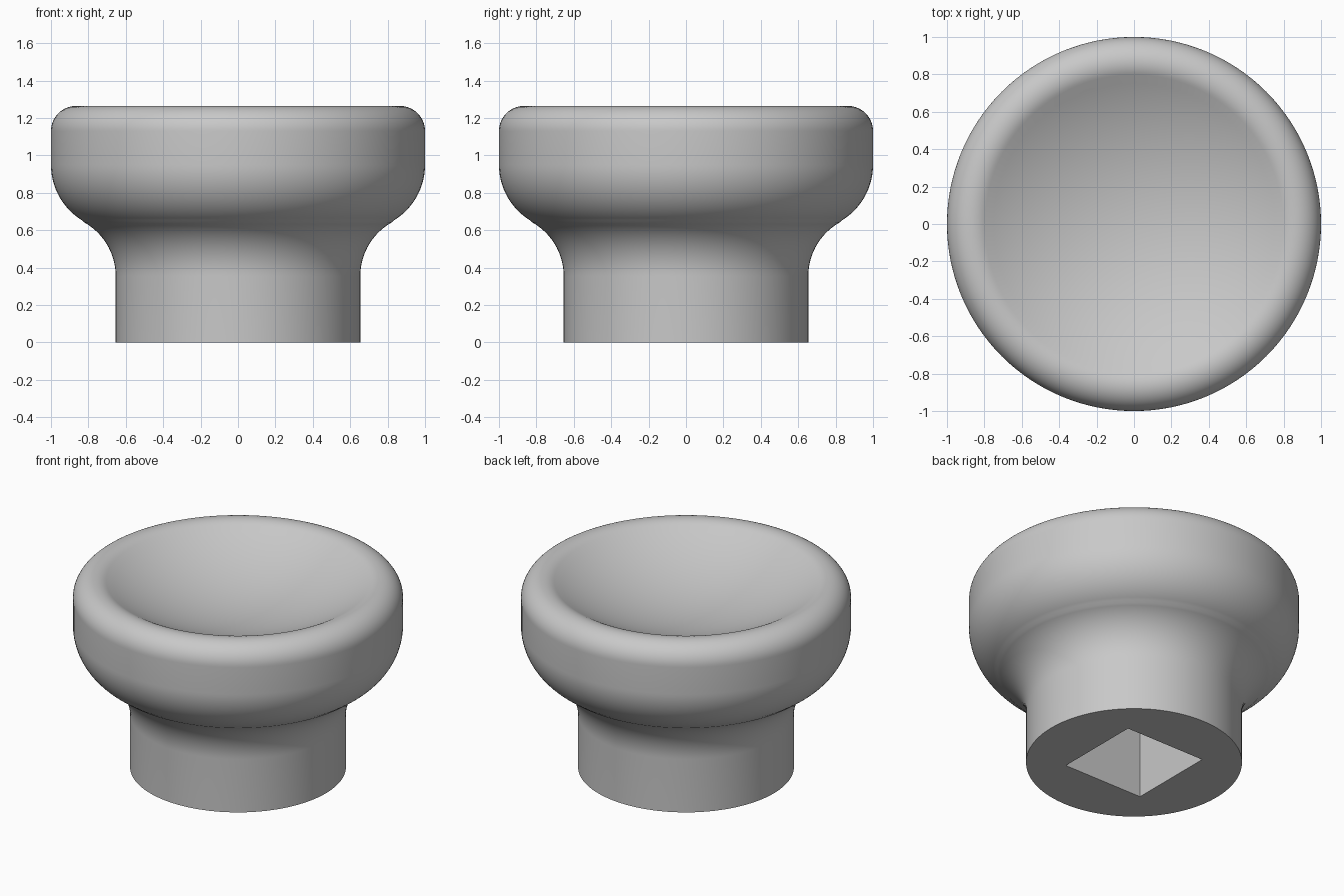
import bpy
import bmesh
from math import sin, cos, radians, pi

cube = bpy.data.objects.get("Cube")
if cube:
    bpy.data.objects.remove(cube, do_unlink=True)

SEGMENTS = 128
STEM_R = 0.654
HEIGHT = 1.265
RIM_R = 0.135       # rounded lip
BOWL_ANGLE = 30     # slope of the dish where it meets the lip
SOCKET = 0.586      # side of the square socket
SOCKET_DEPTH = 0.6


def arc(cx, cz, r, start, end, steps):
    """Points (radius, height) along an arc, angles in degrees."""
    return [(cx + r * cos(radians(start + (end - start) * i / steps)),
             cz + r * sin(radians(start + (end - start) * i / steps)))
            for i in range(steps + 1)]


def material(name, colour):
    mat = bpy.data.materials.new(name)
    mat.use_nodes = True
    mat.diffuse_color = colour
    mat.node_tree.nodes["Principled BSDF"].inputs["Base Color"].default_value = colour
    return mat


# Profile: stem, concave neck, convex belly, lip, spherical dish
lip_x, lip_z = 1 - RIM_R, HEIGHT - RIM_R
dish_x = lip_x - RIM_R * sin(radians(BOWL_ANGLE))
dish_z = lip_z + RIM_R * cos(radians(BOWL_ANGLE))
dish_r = dish_x / sin(radians(BOWL_ANGLE))
dish_cz = dish_z + dish_r * cos(radians(BOWL_ANGLE))

profile = [(0, 0), (STEM_R, 0)]
profile += arc(STEM_R + 0.329, 0.355, 0.329, 180, 119, 20)
profile += arc(0.652, 0.95, 0.348, -61, 0, 20)[1:]
profile += arc(lip_x, lip_z, RIM_R, 0, 90 + BOWL_ANGLE, 20)
profile += arc(0, dish_cz, dish_r, -90 + BOWL_ANGLE, -90, 16)[1:-1]
profile.append((0, dish_cz - dish_r))

# Turned body
bm = bmesh.new()
verts = [bm.verts.new((x, 0, z)) for x, z in profile]
edges = [bm.edges.new(pair) for pair in zip(verts, verts[1:])]
bmesh.ops.spin(bm, geom=verts + edges, cent=(0, 0, 0), axis=(0, 0, 1),
               angle=2 * pi, steps=SEGMENTS, use_merge=True)
bmesh.ops.remove_doubles(bm, verts=bm.verts, dist=1e-5)
bmesh.ops.recalc_face_normals(bm, faces=bm.faces)
mesh = bpy.data.meshes.new("knob")
bm.to_mesh(mesh)
bm.free()
knob = bpy.data.objects.new("knob", mesh)
bpy.context.collection.objects.link(knob)
mesh.materials.append(material("grey", (0.58, 0.58, 0.58, 1)))

# Square socket in the underside
bpy.ops.mesh.primitive_cube_add(size=1, location=(0, 0, 0))
cutter = bpy.context.object
cutter.name = "socket_cutter"
cutter.scale = (SOCKET, SOCKET, 2 * SOCKET_DEPTH)
cutter.hide_render = True

cut = knob.modifiers.new("socket", 'BOOLEAN')
cut.operation = 'DIFFERENCE'
cut.solver = 'EXACT'
cut.object = cutter

bpy.ops.object.select_all(action='DESELECT')
knob.select_set(True)
bpy.context.view_layer.objects.active = knob
bpy.ops.object.modifier_apply(modifier=cut.name)
bpy.data.objects.remove(cutter, do_unlink=True)
bpy.ops.object.shade_smooth_by_angle(angle=radians(30))
